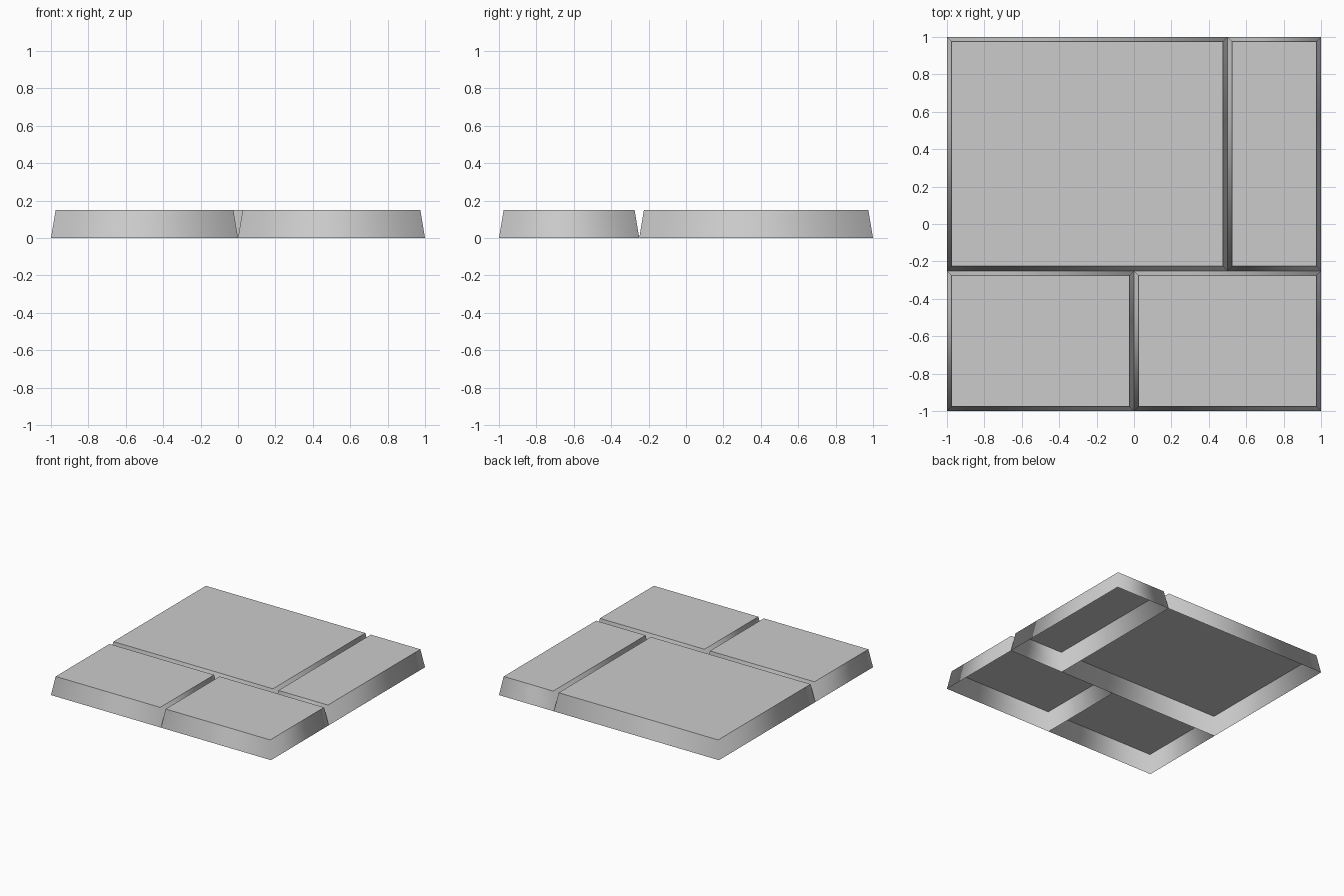
import bpy
import bmesh

cube = bpy.data.objects.get("Cube")
if cube:
    bpy.data.objects.remove(cube, do_unlink=True)

HEIGHT = 0.15
INSET = 0.025

# Plain grey stone
stone = bpy.data.materials.new("grey_stone")
stone.use_nodes = True
grey = (0.6, 0.6, 0.6, 1)
stone.diffuse_color = grey
bsdf = stone.node_tree.nodes["Principled BSDF"]
bsdf.inputs["Base Color"].default_value = grey


def paving_slab(name, x0, x1, y0, y1):
    """Tapered slab, open underneath, with walls shaded smoothly round the corners."""
    bm = bmesh.new()

    def ring(inset, z):
        return [bm.verts.new((x, y, z)) for x, y in (
            (x0 + inset, y0 + inset), (x1 - inset, y0 + inset),
            (x1 - inset, y1 - inset), (x0 + inset, y1 - inset))]

    base, top = ring(0, 0), ring(INSET, HEIGHT)
    for i in range(4):
        j = (i + 1) % 4
        bm.faces.new((base[i], base[j], top[j], top[i]))
    cap = bm.faces.new(top)
    for face in bm.faces:
        face.smooth = True
    # Crisp rim round the flat top
    for edge in cap.edges:
        edge.smooth = False

    mesh = bpy.data.meshes.new(name)
    bm.to_mesh(mesh)
    bm.free()
    mesh.materials.append(stone)
    slab = bpy.data.objects.new(name, mesh)
    bpy.context.collection.objects.link(slab)


# Four slabs meeting at their bases
paving_slab("large_back_slab", -1, 0.5, -0.25, 1)
paving_slab("narrow_back_slab", 0.5, 1, -0.25, 1)
paving_slab("front_right_slab", -1, 0, -1, -0.25)
paving_slab("front_left_slab", 0, 1, -1, -0.25)
